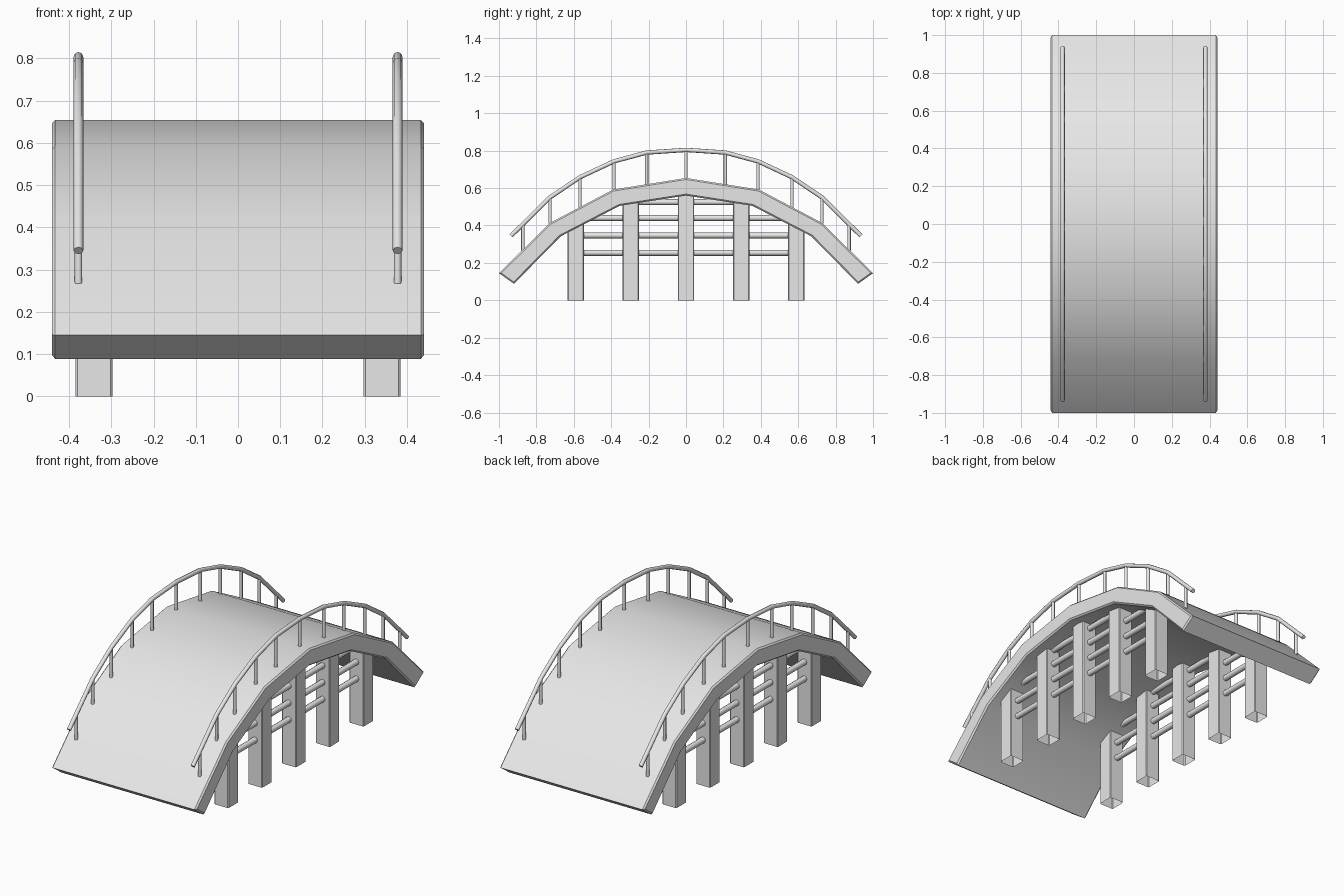
import bpy
import bmesh
import math

if "Cube" in bpy.data.objects:
    bpy.data.objects.remove(bpy.data.objects["Cube"], do_unlink=True)

GREY = (0.8, 0.8, 0.8, 1)
stone = bpy.data.materials.new("light_grey")
stone.use_nodes = True
stone.diffuse_color = GREY
stone.node_tree.nodes["Principled BSDF"].inputs["Base Color"].default_value = GREY

# Half profiles (y, z), mirrored to the back
DECK_TOP = [(-1.0, 0.145), (-0.727, 0.414), (-0.39, 0.592), (0, 0.654)]
DECK_UNDER = [(-0.92, 0.088), (-0.67, 0.342), (-0.355, 0.505), (0, 0.56)]
RAIL = [(-0.935, 0.345), (-0.727, 0.55), (-0.567, 0.658), (-0.385, 0.743),
        (-0.21, 0.79), (0, 0.804)]


def mirrored(half):
    return half + [(-y, z) for y, z in reversed(half[:-1])]


def height(profile, y):
    for (y0, z0), (y1, z1) in zip(profile, profile[1:]):
        if y0 <= y <= y1:
            return z0 + (z1 - z0) * (y - y0) / (y1 - y0)


def finish(name, mesh, angle=30):
    mesh.materials.clear()
    mesh.materials.append(stone)
    obj = bpy.data.objects.new(name, mesh)
    bpy.context.collection.objects.link(obj)
    bpy.ops.object.select_all(action="DESELECT")
    obj.select_set(True)
    bpy.context.view_layer.objects.active = obj
    bpy.ops.object.shade_smooth_by_angle(angle=math.radians(angle))
    return obj


def from_bmesh(name, bm):
    bmesh.ops.recalc_face_normals(bm, faces=bm.faces)
    mesh = bpy.data.meshes.new(name)
    bm.to_mesh(mesh)
    bm.free()
    return finish(name, mesh)


def tubes(name, paths, radius):
    curve = bpy.data.curves.new(name + "_path", "CURVE")
    curve.dimensions = "3D"
    curve.bevel_depth = radius
    curve.bevel_resolution = 2
    curve.use_fill_caps = True
    for path in paths:
        spline = curve.splines.new("POLY")
        spline.points.add(len(path) - 1)
        for point, co in zip(spline.points, path):
            point.co = (*co, 1)
    guide = bpy.data.objects.new(name + "_guide", curve)
    bpy.context.collection.objects.link(guide)
    deps = bpy.context.evaluated_depsgraph_get()
    mesh = bpy.data.meshes.new_from_object(guide.evaluated_get(deps))
    mesh.name = name
    bpy.data.objects.remove(guide, do_unlink=True)
    return finish(name, mesh, 50)


# Arched deck: extruded profile with chamfered side rims
deck_top = mirrored(DECK_TOP)
HALF = 0.441
bm = bmesh.new()
outline = deck_top + mirrored(DECK_UNDER)[::-1]
side = bm.faces.new([bm.verts.new((-HALF, y, z)) for y, z in outline])
new = bmesh.ops.extrude_face_region(bm, geom=[side])["geom"]
bmesh.ops.translate(bm, vec=(2 * HALF, 0, 0),
                    verts=[g for g in new if isinstance(g, bmesh.types.BMVert)])
rims = [e for e in bm.edges
        if abs(e.verts[0].co.x - e.verts[1].co.x) < 0.001]
bmesh.ops.bevel(bm, geom=rims, offset=0.008, segments=1, affect="EDGES")
from_bmesh("deck", bm)


# Support piles, open at the foot and buried in the deck
def pile(name, x, y, top, size=0.087):
    bm = bmesh.new()
    bmesh.ops.create_cube(bm, size=1)
    for v in bm.verts:
        v.co = (x + v.co.x * size, y + v.co.y * size, (v.co.z + 0.5) * top)
    uprights = [e for e in bm.edges
                if abs(e.verts[0].co.z - e.verts[1].co.z) > 0.1]
    bmesh.ops.bevel(bm, geom=uprights, offset=0.004, segments=1, affect="EDGES")
    bm.normal_update()
    for f in list(bm.faces):
        if f.normal.z < -0.9:
            bm.faces.remove(f)
    from_bmesh(name, bm)


under = mirrored(DECK_UNDER)
for label, s in (("left", 1), ("right", -1)):
    for i in range(5):
        y = (i - 2) * 0.295
        pile(f"{label}_pile_{i + 1}", s * 0.341, y, height(under, y) + 0.03)

    # Round braces between the piles
    braces = [(0.254, 0.56), (0.347, 0.56), (0.44, 0.52), (0.525, 0.27)]
    tubes(f"{label}_braces",
          [[(s * 0.341, -r, z), (s * 0.341, r, z)] for z, r in braces], 0.016)

    # Handrail and its posts
    x = s * 0.378
    rail = mirrored(RAIL)
    tubes(f"{label}_handrail", [[(x, y, z) for y, z in rail]], 0.0115)
    post_ys = [-0.872] + [y for y, z in rail[1:-1]] + [0.872]
    tubes(f"{label}_rail_posts",
          [[(x, y, height(deck_top, y) - 0.004), (x, y, height(rail, y))]
           for y in post_ys], 0.009)
